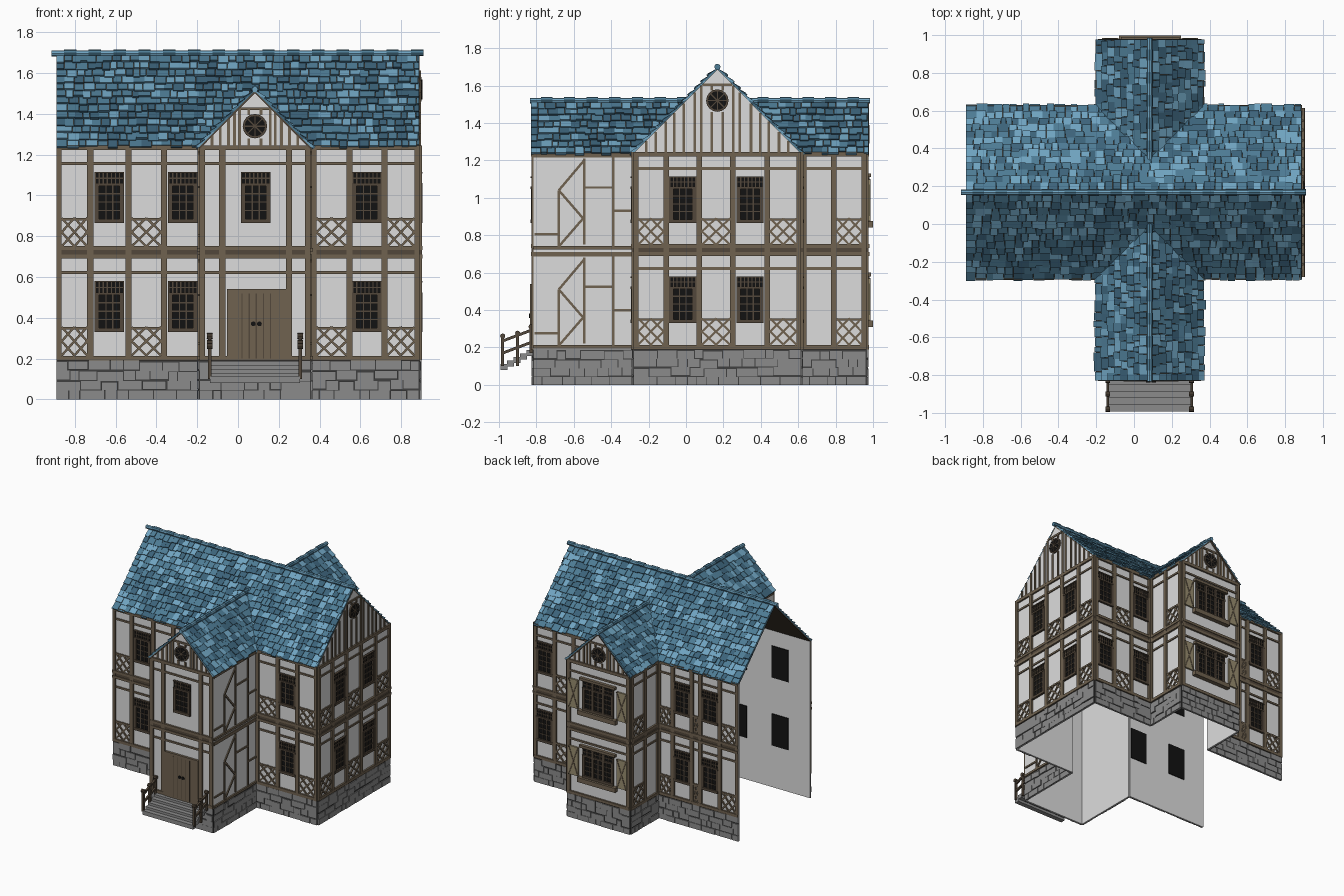
import bpy, bmesh, math, random
from mathutils import Vector, Matrix

random.seed(4)
if "Cube" in bpy.data.objects:
    bpy.data.objects.remove(bpy.data.objects["Cube"])

X, Y, Z = Vector((1, 0, 0)), Vector((0, 1, 0)), Vector((0, 0, 1))
COLORS = {"plaster": (.72, .72, .72), "timber": (.16, .122, .08), "dark_timber": (.085, .063, .043),
          "glass": (.006, .006, .006), "stone": (.26, .26, .26), "mortar": (.05, .05, .05),
          "tile_light": (.16, .37, .53), "tile_blue": (.075, .2, .3), "tile_dark": (.045, .125, .195),
          "shutter": (.32, .27, .16)}
NAMES = list(COLORS)
parts = {}


def axes(origin, a, b, h):
    """Matrix of a local frame: profile axes a and b, extrusion axis h."""
    m = Matrix((a, b, h)).transposed().to_4x4()
    m.translation = origin
    return m


def prism(part, mat, frame, pts, h0, h1):
    verts, faces, mats = parts.setdefault(part, ([], [], []))
    k, n = len(verts), len(pts)
    verts += [frame @ Vector((p[0], p[1], h)) for h in (h0, h1) for p in pts]
    faces += [range(k, k + n), range(k + n, k + 2 * n)]
    faces += [(k + i, k + (i + 1) % n, k + n + (i + 1) % n, k + n + i) for i in range(n)]
    mats += [NAMES.index(mat)] * (n + 2)


def box(part, mat, f, u0, u1, z0, z1, d0, d1):
    prism(part, mat, f, [(u0, z0), (u1, z0), (u1, z1), (u0, z1)], d0, d1)


def bar(part, mat, f, p, q, w, d0, d1):
    p, q = Vector(p), Vector(q)
    s = (q - p).normalized().orthogonal() * w / 2
    prism(part, mat, f, [p + s, q + s, q - s, p - s], d0, d1)


def disc(part, mat, f, c, r, d0, d1, n=16):
    prism(part, mat, f, [(c[0] + r * math.cos(2 * math.pi * i / n),
                          c[1] + r * math.sin(2 * math.pi * i / n)) for i in range(n)], d0, d1)


def wall_frame(axis, pos, sign):
    return axes(Y * pos, X, Z, Y * sign) if axis == "y" else axes(X * pos, Y, Z, X * sign)


# House measurements
EAVE, TOP, WTOP, MID, WMID = 1.235, 1.685, 1.51, .168, .083
MX, MY0, MY1 = .89, -.28, .615
WX0, WX1, WY0, WY1 = -.19, .356, -.815, .965


def window(f, u, z, w=.145, h=.25, cols=3):
    l, r, top = u - w / 2, u + w / 2, z + h
    box("windows", "glass", f, l, r, z, top, -.014, .004)
    for a, b in ((l, l + .022), (r - .022, r)):
        box("window_frames", "dark_timber", f, a, b, z, top - .06, 0, .014)
    for a, b in ((z, z + .02), (top - .068, top - .055), (top - .008, top)):
        box("window_frames", "dark_timber", f, l, r, a, b, 0, .016)
    for i in range(1, cols):
        c = l + .022 + (w - .044) * i / cols
        box("window_frames", "dark_timber", f, c - .003, c + .003, z, top - .06, 0, .009)
    for i in range(1, 4):
        c = z + .02 + (h - .085) * i / 4
        box("window_frames", "dark_timber", f, l, r, c - .003, c + .003, 0, .009)
    for i in range(8):
        c = l + .003 + (w - .006) * i / 7
        box("window_frames", "dark_timber", f, c - .003, c + .003, top - .06, top, 0, .01)
    box("window_frames", "dark_timber", f, l, r, top - .034, top - .028, 0, .01)


def cross_panel(f, u0, u1, z0, z1):
    um, zm = (u0 + u1) / 2, (z0 + z1) / 2
    box("cross_panels", "timber", f, u0, u1, z1 - .012, z1, 0, .009)
    mids = [(um, z0), (u1, zm), (um, z1), (u0, zm)]
    for p, q in [((u0, z0), (u1, z1)), ((u0, z1), (u1, z0))] + list(zip(mids, mids[1:] + mids[:1])):
        bar("cross_panels", "timber", f, p, q, .011, 0, .008)


def stone_base(f, u0, u1):
    box("base_mortar", "mortar", f, u0, u1, 0, .19, 0, .003)
    for row in range(4):
        u = u0
        while u < u1 - .001:
            e = u + random.uniform(.04, .13)
            e = u1 if e > u1 - .04 else e
            z, jog = row * .047, random.uniform(-.006, .006)
            box("base_stones", "stone", f, u + .001, e - .004, z + (jog if row else 0),
                z + .043 + (jog if row else 0), 0, random.uniform(.006, .011))
            u = e


def rails(f, u0, u1):
    for z0, z1, d in ((.19, .213, .013), (.69, .71, .015), (.732, .752, .015), (1.222, 1.246, .013)):
        box("rails", "timber", f, u0, u1, z0, z1, 0, d)
    box("rails", "dark_timber", f, u0, u1, .71, .732, 0, .01)
    for z in (.615, 1.15):
        box("rails", "timber", f, u0, u1, z, z + .014, 0, .008)


def wall(f, u0, u1, apex=None):
    pts = [(u0, 0), (u1, 0), (u1, EAVE)] + ([apex] if apex else []) + [(u0, EAVE)]
    prism("walls", "plaster", f, pts, -.008, 0)
    stone_base(f, u0, u1)


def facade(f, u0, u1, posts, bays, apex=None):
    wall(f, u0, u1, apex)
    rails(f, u0, u1)
    for p in posts:
        box("posts", "timber", f, max(u0, p - .015), min(u1, p + .015), .19, EAVE, 0, .012)
    for a, b, kind in zip(posts, posts[1:], bays):
        for z in (.215, .75):
            if kind == "x":
                cross_panel(f, a + .015, b - .015, z, z + .14)
            elif kind == "w":
                window(f, (a + b) / 2, z + .115)


def gable(f, u0, u1, top, studs, rz, collar):
    c = (u0 + u1) / 2
    slope = (top - EAVE) / (c - u0)
    half = (top - collar) / slope
    box("gable_timbers", "timber", f, c - half, c + half, collar - .007, collar + .007, 0, .008)
    for s in studs:
        for u in (c - s, c + s):
            zt = min(top - slope * s, collar)
            for z0, z1 in ([(EAVE, rz - .06), (rz + .055, zt)] if s < .05 else [(EAVE, zt)]):
                box("gable_timbers", "timber", f, u - .007, u + .007, z0, z1, 0, .007)
    disc("round_windows", "dark_timber", f, (c, rz), .06, -.012, .011)
    disc("round_windows", "glass", f, (c, rz), .05, -.013, .013)
    for a in range(4):
        v = Vector((math.cos(a * math.pi / 4), math.sin(a * math.pi / 4))) * .05
        bar("round_windows", "dark_timber", f, Vector((c, rz)) - v, Vector((c, rz)) + v, .006, .012, .015)


# Main block, open at its right end
front, back = wall_frame("y", MY0, -1), wall_frame("y", MY1, 1)
facade(front, -MX, WX0, [-.88, -.725, -.537, -.363, -.178], "xwxw")
facade(front, WX1, MX, [.37, .547, .718, .88], "xwx")
facade(back, -MX, WX0, [-.88, -.73, -.56, -.485, -.32, -.2], "xwxwx")
facade(back, WX1, MX, [.37, .545, .71, .88], "wxw")
side = wall_frame("x", MX, 1)
facade(side, MY0, MY1, [-.27, -.105, .07, .25, .435, .605], "xwxwx", (MID, TOP))
gable(side, MY0, MY1, TOP, [.03, .085, .12, .18, .23, .275, .33, .38], 1.52, 1.605)

# Front wing with entrance
wf = wall_frame("y", WY0, -1)
facade(wf, WX0, WX1, [-.177, -.077, .25, .343], "   ", (WMID, WTOP))
gable(wf, WX0, WX1, WTOP, [.03, .075, .1, .13, .17, .21], 1.34, 1.425)
window(wf, .087, .865)
box("door", "timber", wf, -.055, .235, .19, .54, 0, .018)
for u in (.02, .055, .09, .125, .16):
    box("door_grooves", "dark_timber", wf, u - .003, u + .003, .2, .52, .017, .0195)
for u in (.075, .105):
    disc("door_handles", "glass", wf, (u, .37), .012, .018, .024, 10)

# Back wing with shuttered windows and sill boxes
wb = wall_frame("y", WY1, 1)
facade(wb, WX0, WX1, [-.177, .343], " ", (WMID, WTOP))
gable(wb, WX0, WX1, WTOP, [.03, .075, .1, .13, .17, .21], 1.34, 1.425)
for z in (.345, .875):
    window(wb, .085, z, .27, .235, 6)
    for u in (.04, .13):
        box("window_frames", "dark_timber", wb, u - .01, u + .01, z, z + .235, 0, .015)
    box("window_sills", "timber", wb, -.08, .25, z - .035, z, 0, .034)
    box("window_lintels", "timber", wb, -.07, .24, z + .235, z + .255, 0, .024)
    for u in (-.125, .295):
        box("shutters", "shutter", wb, u - .043, u + .043, z, z + .225, .005, .018)
        for s in (-1, 1):
            bar("shutters", "timber", wb, (u - s * .04, z), (u + s * .04, z + .225), .009, .01, .021)

# Wing sides: posts and crosses at the back, irregular bracing at the front
for x, sign in ((WX1, 1), (WX0, -1)):
    f = wall_frame("x", x, sign)
    facade(f, MY1, WY1, [.628, .79, .953], " x")
    wall(f, WY0, MY0)
    for b in (0, .53):
        box("side_bracing", "timber", f, WY0, MY0, .685 + b, .71 + b, 0, .008)
        box("side_bracing", "timber", f, WY0, MY0, .195 + b, .212 + b, 0, .012)
        lines = [[(-.545, .22), (-.545, .68)], [(-.39, .21), (-.39, .69)], [(-.545, .525), (-.39, .525)],
                 [(-.39, .4), (-.285, .4)], [(-.81, .275), (-.68, .275)], [(-.68, .21), (-.68, .51)],
                 [(-.545, .67), (-.68, .51)], [(-.68, .51), (-.55, .36)], [(-.55, .36), (-.68, .21)]]
        for p, q in lines:
            bar("side_bracing", "timber", f, (p[0], p[1] + b), (q[0], q[1] + b), .013, 0, .008)

# Steps and railings
for i in range(5):
    y = WY0 - .035 * i
    box("steps", "stone", axes(X * WMID, Y, Z, X), y - .037, y, .155 - .019 * i, .187 - .019 * i, -.22, .22)
for x in (WMID - .222, WMID + .222):
    f = axes(X * x, Y, Z, X)
    for y, z0, z1 in ((-.98, .1, .255), (-.9, .1, .27), (-.828, .17, .305)):
        box("railing_posts", "dark_timber", f, y - .008, y + .008, z0, z1, -.009, .009)
        disc("railing_posts", "dark_timber", f, (y, z1 + .006), .014, -.013, .013, 8)
    for z in (.17, .235):
        bar("railings", "dark_timber", f, (-.98, z), (-.82, z + .06), .015, -.007, .007)


def roof(origin, along, inward, run, rise, span):
    """One slope; span(t) gives the tile runs at the share t of the height."""
    s = (inward * run + Z * rise).normalized()
    n = (Z * run - inward * rise).normalized()
    length = math.hypot(run, rise)
    tile, sheet = axes(origin, s, n, along), axes(origin, along, s, n)
    (a0, a1), (b0, b1) = (span(t)[0][0:1] + span(t)[-1][1:] for t in (0, 1))
    prism("roof_underlay", "dark_timber", sheet, [(a0, 0), (a1, 0), (b1, length), (b0, length)], -.006, .002)
    rows = round(length / .049)
    for r in range(rows):
        for u, end in span((r + .5) / rows):
            while u < end - .004:
                e = min(u + random.uniform(.03, .062), end)
                s0 = r * length / rows - random.uniform(0, .014)
                s1 = min((r + 1.15) * length / rows, length)
                d = random.uniform(.015, .022)
                mat = random.choices(NAMES[6:9], (3, 5, 3))[0]
                prism("roof_tiles", mat, tile, [(s0, .002), (s0, d), (s1, .007), (s1, 0)], u, e - .002)
                u = e


def ridge(origin, along, across, u0, u1):
    f = axes(origin, across, Z, along)
    n = round((u1 - u0) / .06)
    for i in range(n):
        a = u0 + (u1 - u0) * i / n
        disc("ridge_caps", NAMES[6 + i % 2], f, (0, .003 * (i % 2)), .015 + .002 * (i % 2), a, a + (u1 - u0) / n, 8)


# Main roof leaves out what the wing roofs cover
RISE, WRISE, WRUN = TOP - EAVE, WTOP - EAVE, (WX1 - WX0) / 2


def main_span(t):
    cover = WRUN * (1 - t * RISE / WRISE) - .03
    return [(-MX, WMID - cover), (WMID + cover, MX)] if cover > 0 else [(-MX, MX)]


HALF = (MY1 - MY0) / 2
REACH = HALF * WRISE / RISE
roof(Vector((0, MY0, EAVE)), X, Y, HALF, RISE, main_span)
roof(Vector((0, MY1, EAVE)), X, -Y, HALF, RISE, main_span)
for x, inward in ((WX0, X), (WX1, -X)):
    roof(Vector((x, 0, EAVE)), Y, inward, WRUN, WRISE, lambda t: [(WY0 - .014, MY0 + REACH * t + .02)])
    roof(Vector((x, 0, EAVE)), Y, inward, WRUN, WRISE, lambda t: [(MY1 - REACH * t - .02, WY1 + .014)])
ridge(Vector((0, MID, TOP + .012)), X, Y, -.915, .91)
ridge(Vector((WMID, 0, WTOP + .01)), Y, X, WY0 - .02, MY0 + REACH + .02)
ridge(Vector((WMID, 0, WTOP + .01)), Y, X, MY1 - REACH - .02, WY1 + .02)

# Materials and objects
materials = []
for name, rgb in COLORS.items():
    m = bpy.data.materials.new(name)
    m.use_nodes = True
    m.diffuse_color = (*rgb, 1)
    bsdf = m.node_tree.nodes["Principled BSDF"]
    bsdf.inputs["Base Color"].default_value = (*rgb, 1)
    bsdf.inputs["Roughness"].default_value = .9
    materials.append(m)
for name, (verts, faces, mats) in parts.items():
    mesh = bpy.data.meshes.new(name)
    mesh.from_pydata(verts, [], [tuple(f) for f in faces])
    used = sorted(set(mats))
    for i in used:
        mesh.materials.append(materials[i])
    for poly, i in zip(mesh.polygons, mats):
        poly.material_index = used.index(i)
    bm = bmesh.new()
    bm.from_mesh(mesh)
    bmesh.ops.recalc_face_normals(bm, faces=bm.faces)
    bm.to_mesh(mesh)
    bm.free()
    bpy.context.collection.objects.link(bpy.data.objects.new(name, mesh))
